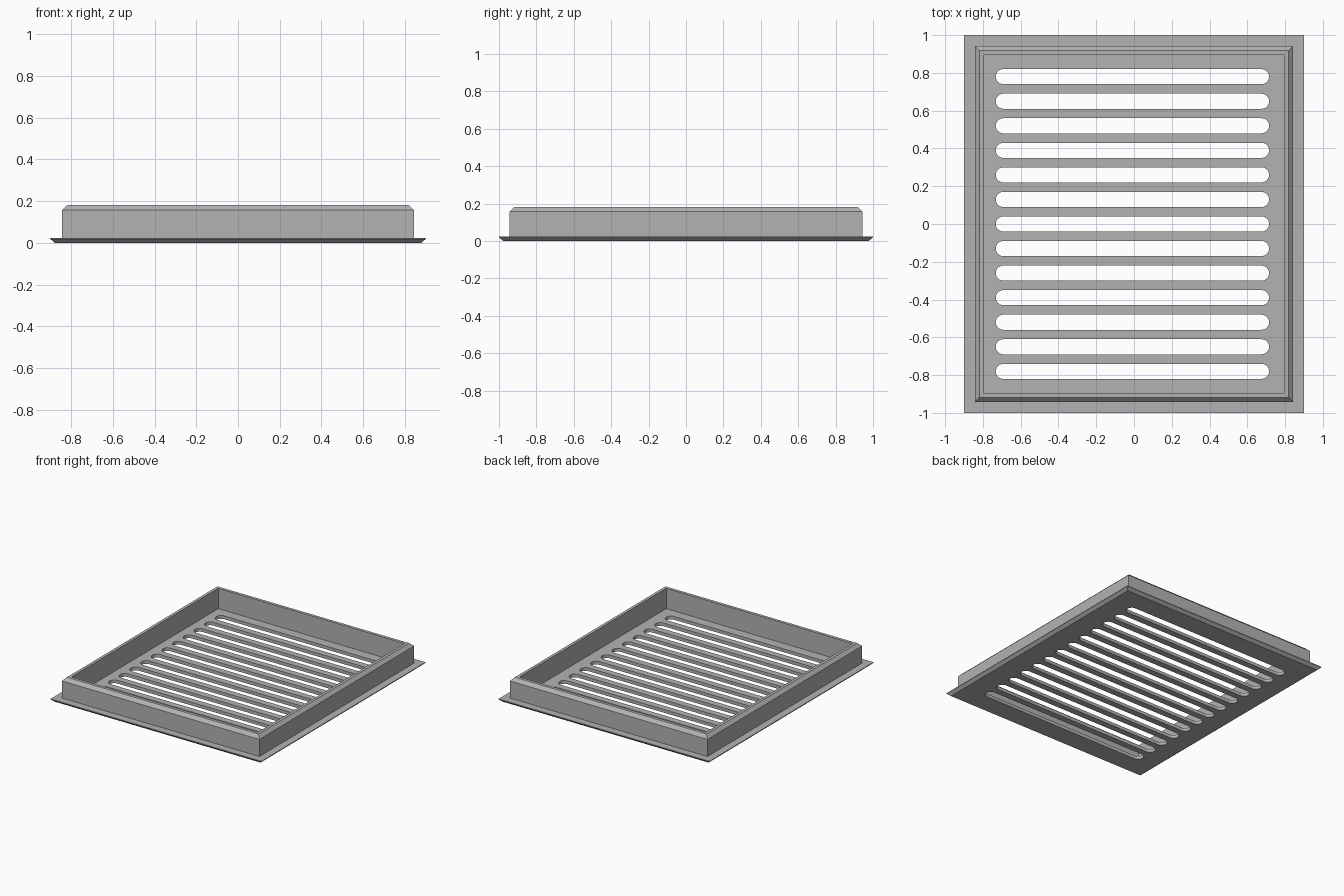
import bpy, bmesh, math

cube = bpy.data.objects.get("Cube")
if cube:
    bpy.data.objects.remove(cube, do_unlink=True)

# Single grey finish
grey = bpy.data.materials.new("grey_metal")
grey.use_nodes = True
colour = (0.45, 0.45, 0.45, 1)
grey.diffuse_color = colour
grey.node_tree.nodes["Principled BSDF"].inputs["Base Color"].default_value = colour


def new_object(name, bm):
    bmesh.ops.recalc_face_normals(bm, faces=bm.faces)
    mesh = bpy.data.meshes.new(name)
    bm.to_mesh(mesh)
    bm.free()
    obj = bpy.data.objects.new(name, mesh)
    mesh.materials.append(grey)
    bpy.context.collection.objects.link(obj)
    return obj


def loft(bm, rings):
    """Bridge closed point rings and cap both ends."""
    loops = [[bm.verts.new(p) for p in ring] for ring in rings]
    for a, b in zip(loops, loops[1:]):
        for i in range(len(a)):
            j = (i + 1) % len(a)
            bm.faces.new((a[i], a[j], b[j], b[i]))
    bm.faces.new(loops[0])
    bm.faces.new(loops[-1])


def rectangle(inset, z):
    x, y = 0.9 - inset, 1.0 - inset
    return [(-x, -y, z), (x, -y, z), (x, y, z), (-x, y, z)]


def slot_outline(y, z, x_min=-0.732, x_max=0.715, r=0.04, steps=12):
    points = []
    for cx, start in ((x_max - r, -math.pi / 2), (x_min + r, math.pi / 2)):
        for i in range(steps + 1):
            a = start + math.pi * i / steps
            points.append((cx + r * math.cos(a), y + r * math.sin(a), z))
    return points


# Flanged tray: bevelled plate, chamfered raised wall, recessed floor
profile = [(0.023, 0), (0, 0.02), (0, 0.025), (0.057, 0.025), (0.057, 0.157),
           (0.082, 0.182), (0.105, 0.182), (0.105, 0.025)]
bm = bmesh.new()
loft(bm, [rectangle(inset, z) for inset, z in profile])
vent = new_object("vent_cover", bm)

# Row of rounded slots cut through the floor
bm = bmesh.new()
for i in range(-6, 7):
    loft(bm, [slot_outline(0.13 * i, z) for z in (-0.05, 0.08)])
cutter = new_object("slot_cutter", bm)
cutter.hide_render = True

cut = vent.modifiers.new("slots", 'BOOLEAN')
cut.operation = 'DIFFERENCE'
cut.solver = 'EXACT'
cut.object = cutter
bpy.context.view_layer.update()
result = bpy.data.meshes.new_from_object(
    vent.evaluated_get(bpy.context.evaluated_depsgraph_get()))
vent.modifiers.clear()
vent.data = result
bpy.data.objects.remove(cutter, do_unlink=True)

# Crisp edges, smooth slot ends
bpy.ops.object.select_all(action='DESELECT')
vent.select_set(True)
bpy.context.view_layer.objects.active = vent
bpy.ops.object.shade_smooth_by_angle(angle=math.radians(30))
